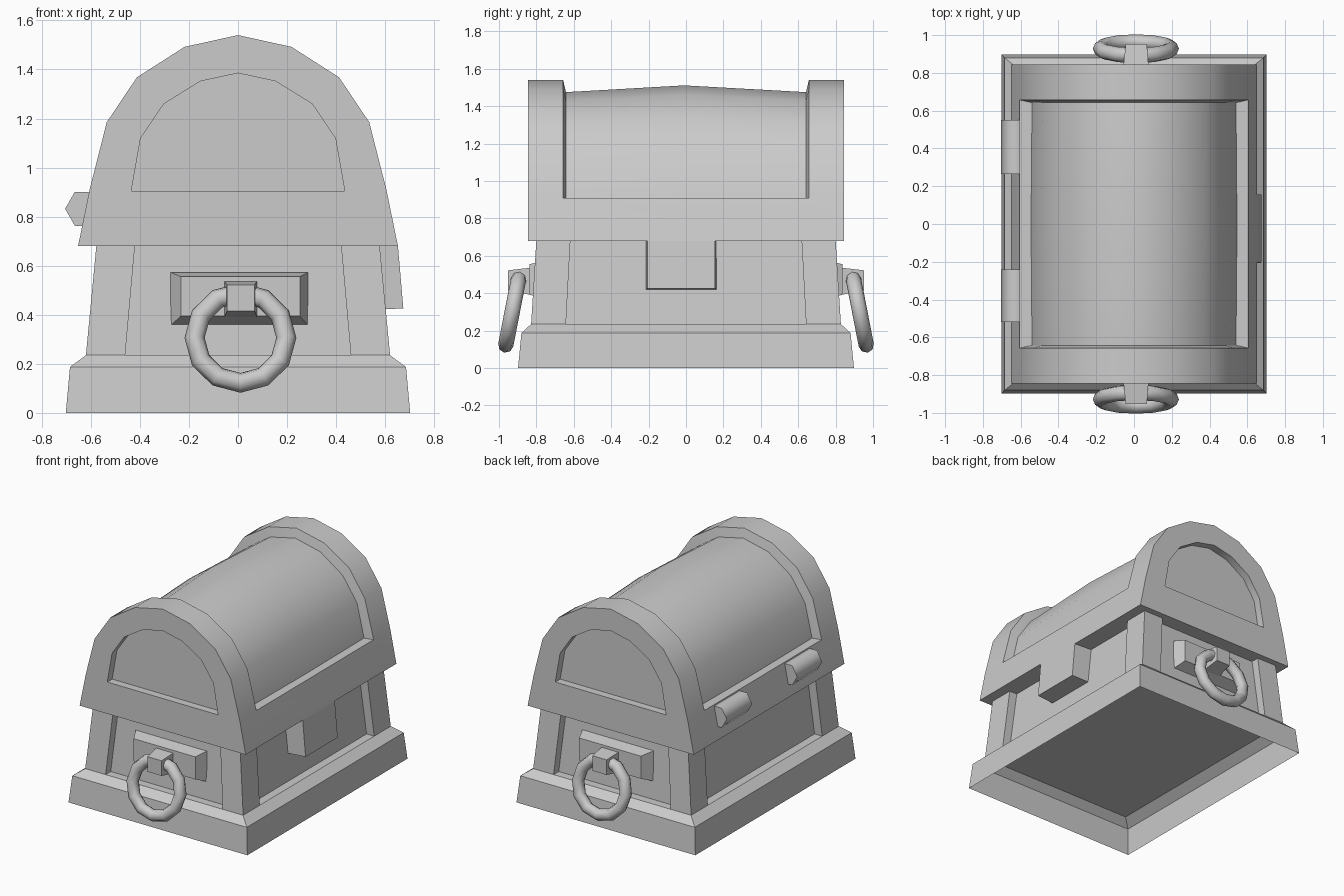
import bpy, bmesh, math
from mathutils import Matrix

if "Cube" in bpy.data.objects:
    bpy.data.objects.remove(bpy.data.objects["Cube"])


def finish(name, bm, angle=35):
    bmesh.ops.recalc_face_normals(bm, faces=bm.faces)
    me = bpy.data.meshes.new(name)
    bm.to_mesh(me)
    bm.free()
    ob = bpy.data.objects.new(name, me)
    bpy.context.collection.objects.link(ob)
    bpy.ops.object.select_all(action='DESELECT')
    ob.select_set(True)
    bpy.context.view_layer.objects.active = ob
    bpy.ops.object.shade_smooth_by_angle(angle=math.radians(angle))
    return ob


def loft(name, loops, cap_start=True, cap_end=True, angle=20):
    """Skin closed loops of equal length."""
    bm = bmesh.new()
    rows = [[bm.verts.new(p) for p in loop] for loop in loops]
    n = len(rows[0])
    for a, b in zip(rows, rows[1:]):
        for i in range(n):
            j = (i + 1) % n
            bm.faces.new((a[i], a[j], b[j], b[i]))
    if cap_start:
        bm.faces.new(rows[0])
    if cap_end:
        bm.faces.new(rows[-1])
    return finish(name, bm, angle)


def rect(x0, x1, y0, y1, z):
    return [(x0, y0, z), (x1, y0, z), (x1, y1, z), (x0, y1, z)]


def rect_y(cx, hx, z0, z1, y):
    return [(cx - hx, y, z0), (cx + hx, y, z0), (cx + hx, y, z1), (cx - hx, y, z1)]


# Plinth: open underneath, closed by the chest floor
loft("plinth", [rect(-x, x, -y, y, z) for x, y, z in
                ((.702, .898, 0), (.685, .88, .187), (.62, .828, .235))], cap_start=False)

# Recessed body walls
loft("body_walls", [rect(-.56, .56, -.77, .77, .235), rect(-.515, .515, -.74, .74, .685)],
     False, False)

# Tapered corner posts
for sx in (-1, 1):
    for sy in (-1, 1):
        loft("corner_post", [
            rect(sx * .46, sx * .62, sy * .642, sy * .828, .235),
            rect(sx * .42, sx * .577, sy * .618, sy * .80, .685)], False, False)


# Lid: arched sections swept front to back
def arch(half):
    return half + [(-x, z) for x, z in reversed(half[:-1])]


OUTER = arch([(-.605, .91), (-.535, 1.185), (-.412, 1.368), (-.218, 1.492), (0, 1.54)])
PANEL = arch([(-.435, .905), (-.397, 1.12), (-.302, 1.26), (-.153, 1.352), (0, 1.385)])
BARREL = arch([(-.54, .91), (-.485, 1.145), (-.373, 1.31), (-.198, 1.43), (0, 1.475)])
BULGE = [(x * 1.01, z + .036 * (z - .91) / .565) for x, z in BARREL]
sections = [(PANEL, -.79), (PANEL, -.845), (OUTER, -.845), (OUTER, -.657), (BARREL, -.642),
            (BULGE, -.01),
            (BARREL, .642), (OUTER, .657), (OUTER, .845), (PANEL, .845), (PANEL, .79)]
bm = bmesh.new()
rows = [[bm.verts.new((x, y, z)) for x, z in prof] for prof, y in sections]
for a, b in zip(rows, rows[1:]):
    for i in range(8):
        bm.faces.new((a[i], a[i + 1], b[i + 1], b[i]))
skirt = [bm.verts.new(p) for p in rect(-.652, .652, -.845, .845, .68)]
lip = [bm.verts.new(p) for p in rect(-.5, .5, -.72, .72, .68)]
for i in range(4):
    j = (i + 1) % 4
    bm.faces.new((skirt[i], skirt[j], lip[j], lip[i]))
for k, s0, s1 in ((0, skirt[0], skirt[3]), (8, skirt[1], skirt[2])):
    bm.faces.new((s0, s1, rows[8][k], rows[7][k], rows[3][k], rows[2][k]))
    bm.faces.new([rows[r][k] for r in (3, 4, 5, 6, 7)])
for rim, edge, back, l, r in ((2, 1, 0, skirt[0], skirt[1]), (8, 9, 10, skirt[3], skirt[2])):
    bm.faces.new((l, r, rows[rim][8], rows[edge][8], rows[edge][0], rows[rim][0]))
    bm.faces.new((rows[edge][0], rows[edge][8], rows[back][8], rows[back][0]))
    bm.faces.new(rows[back])
finish("lid", bm, 35)

# Clasp hanging from the lid rim
loft("clasp", [[(.50, -.215, z), (x, -.205, z + d), (x, .155, z + d), (.50, .165, z)]
               for x, z, d in ((.674, .418, .008), (.652, .68, 0))])

# Hexagonal hinges
for y0, y1 in ((-.52, -.24), (.265, .55)):
    loft("hinge", [[(-.625 + .08 * math.cos(i * math.pi / 3), y,
                     .832 + .08 * math.sin(i * math.pi / 3)) for i in range(6)]
                   for y in (y0, y1)], angle=65)

# Handles on both ends: bevelled plate, knob and tilted ring
for s in (-1, 1):
    loft("handle_plate", [rect_y(.005, .28, .357, .573, s * .755),
                          rect_y(.01, .242, .395, .555, s * .838)])
    loft("handle_knob", [rect_y(.01, .07, .385, .54, s * .80),
                         rect_y(.012, .056, .415, .522, s * .953)])
    bm = bmesh.new()
    N, M = 12, 8
    ring = []
    for i in range(N):
        a = 2 * math.pi * i / N
        row = []
        for j in range(M):
            b = 2 * math.pi * j / M
            r = .187 + .041 * math.cos(b)
            row.append(bm.verts.new((r * math.cos(a), .041 * math.sin(b), r * math.sin(a))))
        ring.append(row)
    for i in range(N):
        for j in range(M):
            p, q, k = ring[i], ring[(i + 1) % N], (j + 1) % M
            bm.faces.new((p[j], q[j], q[k], p[k]))
    bm.transform(Matrix.Translation((.01, s * .928, .306)) @
                 Matrix.Rotation(math.radians(s * 11), 4, 'X'))
    finish("handle_ring", bm, 60)
